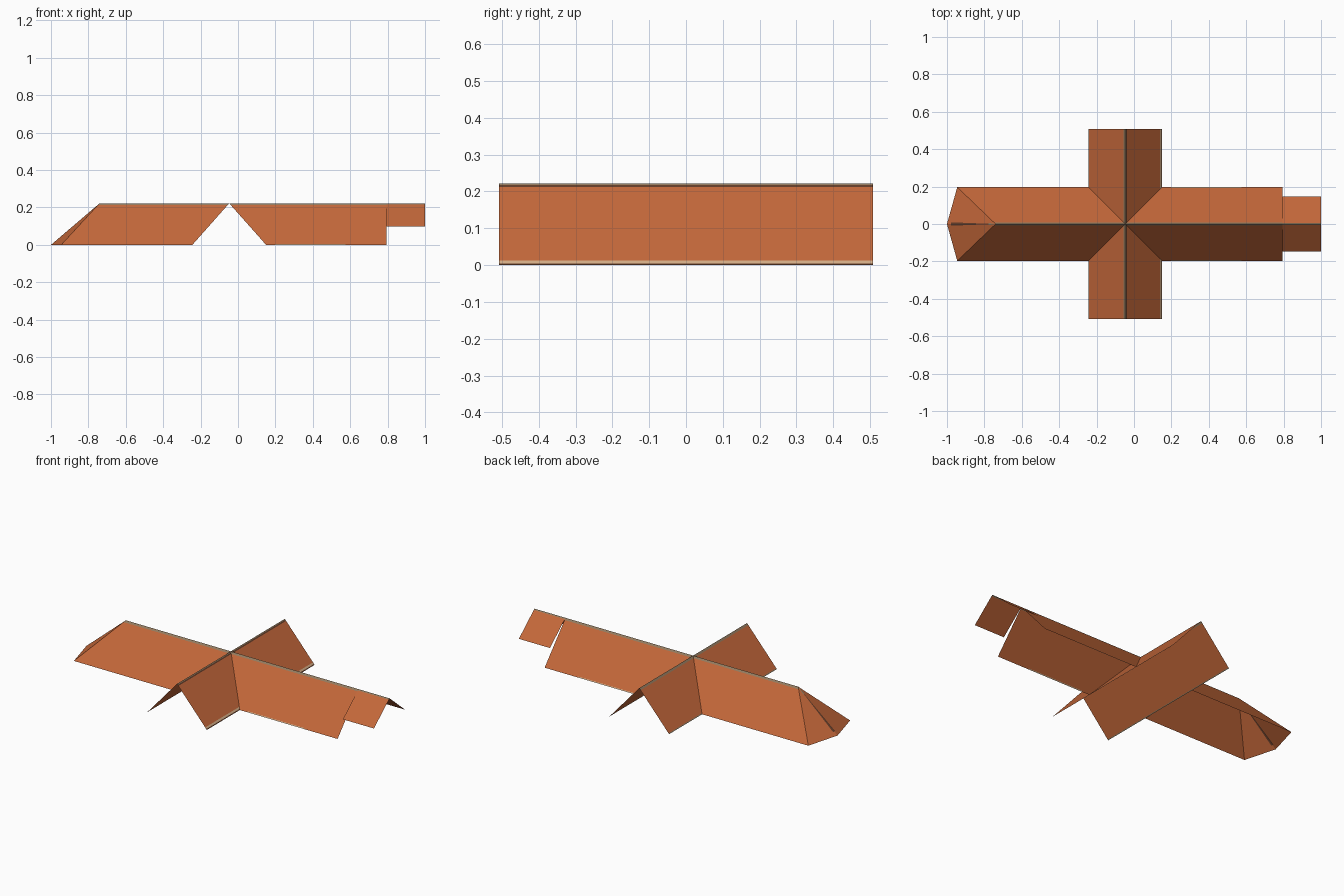
import bpy
import bmesh
from mathutils import Vector

cube = bpy.data.objects.get("Cube")
if cube:
    bpy.data.objects.remove(cube, do_unlink=True)


def make_material(name, rgb):
    mat = bpy.data.materials.new(name)
    mat.use_nodes = True
    mat.diffuse_color = (*rgb, 1)
    bsdf = mat.node_tree.nodes["Principled BSDF"]
    bsdf.inputs["Base Color"].default_value = (*rgb, 1)
    bsdf.inputs["Roughness"].default_value = 0.9
    return mat


materials = [
    make_material("terracotta tile", (0.55, 0.137, 0.042)),
    make_material("weathered ridge", (0.30, 0.20, 0.115)),
    make_material("pale eave", (0.66, 0.42, 0.24)),
    make_material("dark seam", (0.13, 0.047, 0.022)),
]
TILE, RIDGE, EAVE, SEAM = range(4)

# Main dimensions
H = 0.222          # ridge height
HALF = 0.197       # half span of nave and transept
CROSS = -0.047     # crossing position along x
WING = 0.508       # transept half length
HIP = -0.74        # west end of the ridge
HIP_EAVE = -0.945  # west end of the eaves
NAVE_END = 0.795


def lerp_patch(corners, u, v):
    a, b, c, d = corners
    return a.lerp(b, u).lerp(d.lerp(c, u), v)


def add_slope(bm, corners, rule, cols=(0, 1), rows=(0, 0.02, 0.055, 0.955, 0.98, 1)):
    """Sheet from eave (first two corners) to ridge; rule(u, v) picks colour."""
    corners = [Vector(c) for c in corners]
    for u0, u1 in zip(cols, cols[1:]):
        for v0, v1 in zip(rows, rows[1:]):
            points = []
            for u, v in ((u0, v0), (u1, v0), (u1, v1), (u0, v1)):
                p = lerp_patch(corners, u, v)
                if all((p - q).length > 1e-5 for q in points):
                    points.append(p)
            face = bm.faces.new([bm.verts.new(p) for p in points])
            face.normal_update()
            if face.normal.z < 0:
                face.normal_flip()
            face.material_index = rule((u0 + u1) / 2, (v0 + v1) / 2)


def finish(name, bm):
    bmesh.ops.remove_doubles(bm, verts=bm.verts, dist=1e-5)
    mesh = bpy.data.meshes.new(name)
    bm.to_mesh(mesh)
    bm.free()
    for mat in materials:
        mesh.materials.append(mat)
    bpy.context.collection.objects.link(bpy.data.objects.new(name, mesh))


def ridge_only(u, v):
    return RIDGE if v > 0.955 else TILE


def partly_pale(u, v):
    return EAVE if v < 0.02 and 0.08 < u < 0.66 else ridge_only(u, v)


def grey_bottom(u, v):
    return RIDGE if v < 0.02 else ridge_only(u, v)


def seamed(u, v):
    if v < 0.02 or 0.955 < v < 0.98:
        return SEAM
    return EAVE if v < 0.055 else ridge_only(u, v)


def hip_rule(u, v):
    if v > 0.85:
        return RIDGE if u < 0.2 else TILE
    return SEAM if u < 0.05 and v > 0.08 else TILE


# Nave roof, cut back along the valleys of the crossing
west, east = bmesh.new(), bmesh.new()
for s in (-1, 1):
    y = s * HALF
    add_slope(west, [(HIP_EAVE, y, 0), (CROSS - HALF, y, 0),
                     (CROSS, 0, H), (HIP, 0, H)], ridge_only)
    add_slope(east, [(CROSS + HALF, y, 0), (NAVE_END, y, 0),
                     (NAVE_END, 0, H), (CROSS, 0, H)],
              partly_pale, cols=(0, 0.08, 0.66, 1))
finish("nave_roof_west", west)
finish("nave_roof_east", east)

# Pointed hip at the west end
hip = bmesh.new()
for s in (-1, 1):
    add_slope(hip, [(-1, 0, 0), (HIP_EAVE, s * HALF, 0), (HIP, 0, H), (HIP, 0, H)],
              hip_rule, cols=(0, 0.05, 0.2, 1), rows=(0, 0.08, 0.85, 1))
finish("hipped_end", hip)

# Transept roof, continuous through the crossing
transept = bmesh.new()
for s, rule in ((-1, grey_bottom), (1, seamed)):
    x = CROSS + s * HALF
    add_slope(transept, [(x, -WING, 0), (x, WING, 0),
                         (CROSS, WING, H), (CROSS, -WING, H)], rule)
finish("transept_roof", transept)

# Smaller roof at the east end, with higher eaves
chancel = bmesh.new()
for s in (-1, 1):
    y = s * 0.147
    add_slope(chancel, [(NAVE_END, y, 0.098), (1, y, 0.098),
                        (1, 0, H), (NAVE_END, 0, H)], ridge_only)
finish("chancel_roof", chancel)
